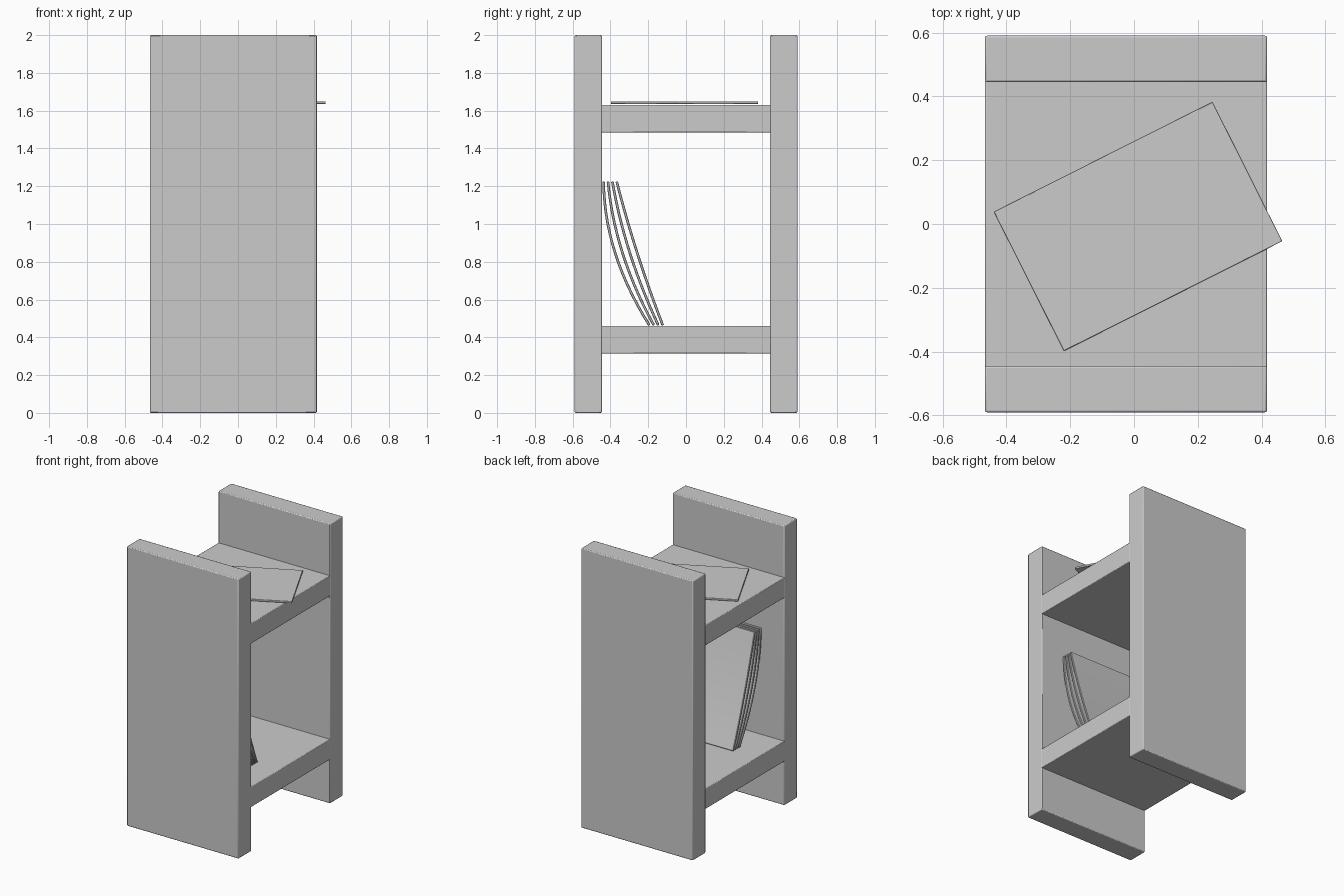
import bpy, bmesh, math
from mathutils import Vector

if "Cube" in bpy.data.objects:
    bpy.data.objects.remove(bpy.data.objects["Cube"])


def finish(obj, bevel, segments=2):
    m = obj.modifiers.new("edge_round", 'BEVEL')
    m.width = bevel
    m.segments = segments
    m.limit_method = 'ANGLE'
    m.angle_limit = math.radians(40)
    bpy.ops.object.select_all(action='DESELECT')
    obj.select_set(True)
    bpy.context.view_layer.objects.active = obj
    bpy.ops.object.shade_smooth_by_angle(angle=math.radians(35))
    return obj


def box(name, lo, hi, bevel=0.006):
    lo, hi = Vector(lo), Vector(hi)
    bpy.ops.mesh.primitive_cube_add(size=1, location=(lo + hi) / 2)
    obj = bpy.context.object
    obj.name = name
    obj.scale = hi - lo
    bpy.ops.object.transform_apply(location=False, rotation=False, scale=True)
    return finish(obj, bevel)


def bent_sheet(name, base, slope, curve, x0, x1, z0, z1, thick, steps=14):
    # strip following y = base + slope*t + curve*t^2, thickened along its normal
    front, back = [], []
    for i in range(steps + 1):
        t = i / steps
        p = Vector((base + slope * t + curve * t * t, z0 + (z1 - z0) * t))
        d = Vector((slope + 2 * curve * t, z1 - z0)).normalized()
        n = Vector((d.y, -d.x)) * thick / 2
        front.append(p + n)
        back.append(p - n)
    bm = bmesh.new()
    rows = []
    for f, b in zip(front, back):
        rows.append([bm.verts.new((x, q.x, q.y))
                     for x, q in ((x0, f), (x1, f), (x1, b), (x0, b))])
    for a, b in zip(rows, rows[1:]):
        for k in range(4):
            bm.faces.new((a[k], a[(k + 1) % 4], b[(k + 1) % 4], b[k]))
    bm.faces.new(rows[0])
    bm.faces.new(rows[-1])
    bmesh.ops.recalc_face_normals(bm, faces=bm.faces)
    me = bpy.data.meshes.new(name)
    bm.to_mesh(me)
    bm.free()
    obj = bpy.data.objects.new(name, me)
    bpy.context.collection.objects.link(obj)
    return finish(obj, 0.003, 1)


XL, XR = -0.467, 0.417

# upright side boards
box("front_board", (XL, -0.59, 0), (XR, -0.445, 2))
box("back_board", (XL, 0.445, 0), (XR, 0.59, 2))

# shelves
box("lower_shelf", (XL, -0.45, 0.315), (XR, 0.45, 0.46), 0.004)
box("upper_shelf", (XL, -0.45, 1.485), (XR, 0.45, 1.63), 0.004)

# magazine lying flat on the upper shelf
mag = box("flat_magazine", (-0.383, -0.244, -0.007), (0.383, 0.244, 0.007), 0.003)
mag.location = (0.013, -0.008, 1.642)
mag.rotation_euler = (0, 0, math.radians(26.7))

# curved magazines leaning against the front board
for i in range(4):
    f = i / 3
    bent_sheet("leaning_magazine_%d" % (i + 1),
               -0.194 + 0.071 * f, -0.48 + 0.186 * f, 0.238 - 0.188 * f,
               -0.29, 0.24, 0.464, 1.225, 0.014)
